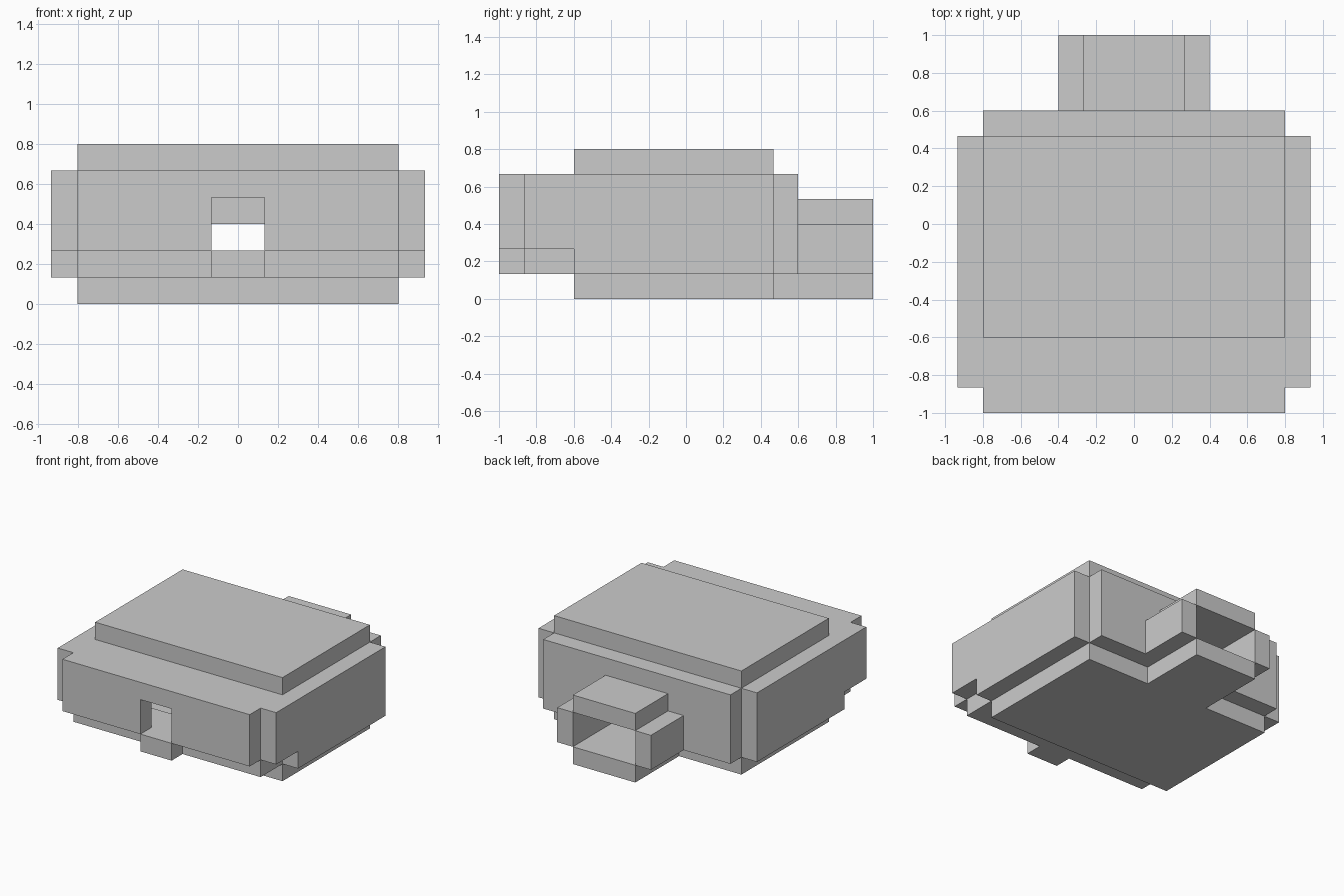
import bpy
import bmesh
from mathutils import Vector

if "Cube" in bpy.data.objects:
    bpy.data.objects.remove(bpy.data.objects["Cube"])

U = 2 / 15  # edge length of one cube cell


def block(x0, x1, y0, y1, z0, z1):
    """Set of grid cells filling a box (y counted from the front)."""
    return {(x, y, z) for x in range(x0, x1) for y in range(y0, y1) for z in range(z0, z1)}


def mirrored(cells):
    return cells | {(-1 - x, y, z) for x, y, z in cells}


parts = {
    # lid and floor slabs
    "top_slab": block(-6, 6, 3, 11, 5 + 0, 6),
    "bottom_slab": block(-6, 6, 3, 11, 0, 1),
    # stepped front: lowered roof and raised floor
    "front_roof_step": block(-6, 6, 1, 3, 4, 5),
    "front_floor_step": block(-6, 6, 1, 3, 1, 2),
    # front wall with a doorway, and its small lip below
    "front_wall": block(-6, 6, 0, 1, 2, 5) - block(-1, 1, 0, 1, 2, 4),
    "front_lip": block(-1, 1, 0, 1, 1, 2),
    # side walls, notched at the lower front
    "side_walls": mirrored(block(6, 7, 1, 11, 1, 5) - block(6, 7, 1, 3, 1, 2)),
    # back wall opened into the chute
    "back_wall": block(-6, 6, 11, 12, 1, 5) - block(-2, 2, 11, 12, 1, 3),
    # rear chute: a four-sided frame
    "chute_floor": block(-2, 2, 11, 15, 0, 1),
    "chute_roof": block(-2, 2, 12, 15, 3, 4),
    "chute_sides": mirrored(block(2, 3, 12, 15, 1, 3)),
}

filled = set().union(*parts.values())


def build(name, cells):
    """Mesh only the exposed cell faces, merged into large flat faces."""
    bm = bmesh.new()
    for c in cells:
        for axis in range(3):
            for sign in (-1, 1):
                n = list(c)
                n[axis] += sign
                if tuple(n) in filled:
                    continue
                centre = Vector(c) + Vector((0.5, 0.5, 0.5))
                normal = Vector((0, 0, 0))
                normal[axis] = sign
                a = Vector((0, 0, 0))
                a[(axis + 1) % 3] = 0.5
                b = normal.cross(a)
                mid = centre + normal * 0.5
                corners = [mid - a - b, mid + a - b, mid + a + b, mid - a + b]
                bm.faces.new([bm.verts.new((p.x * U, (p.y - 7.5) * U, p.z * U)) for p in corners])
    bmesh.ops.remove_doubles(bm, verts=bm.verts, dist=0.001)
    bmesh.ops.dissolve_limit(bm, angle_limit=0.01, verts=bm.verts, edges=bm.edges)
    mesh = bpy.data.meshes.new(name)
    bm.to_mesh(mesh)
    bm.free()
    bpy.context.collection.objects.link(bpy.data.objects.new(name, mesh))


for part_name, part_cells in parts.items():
    build(part_name, part_cells)
